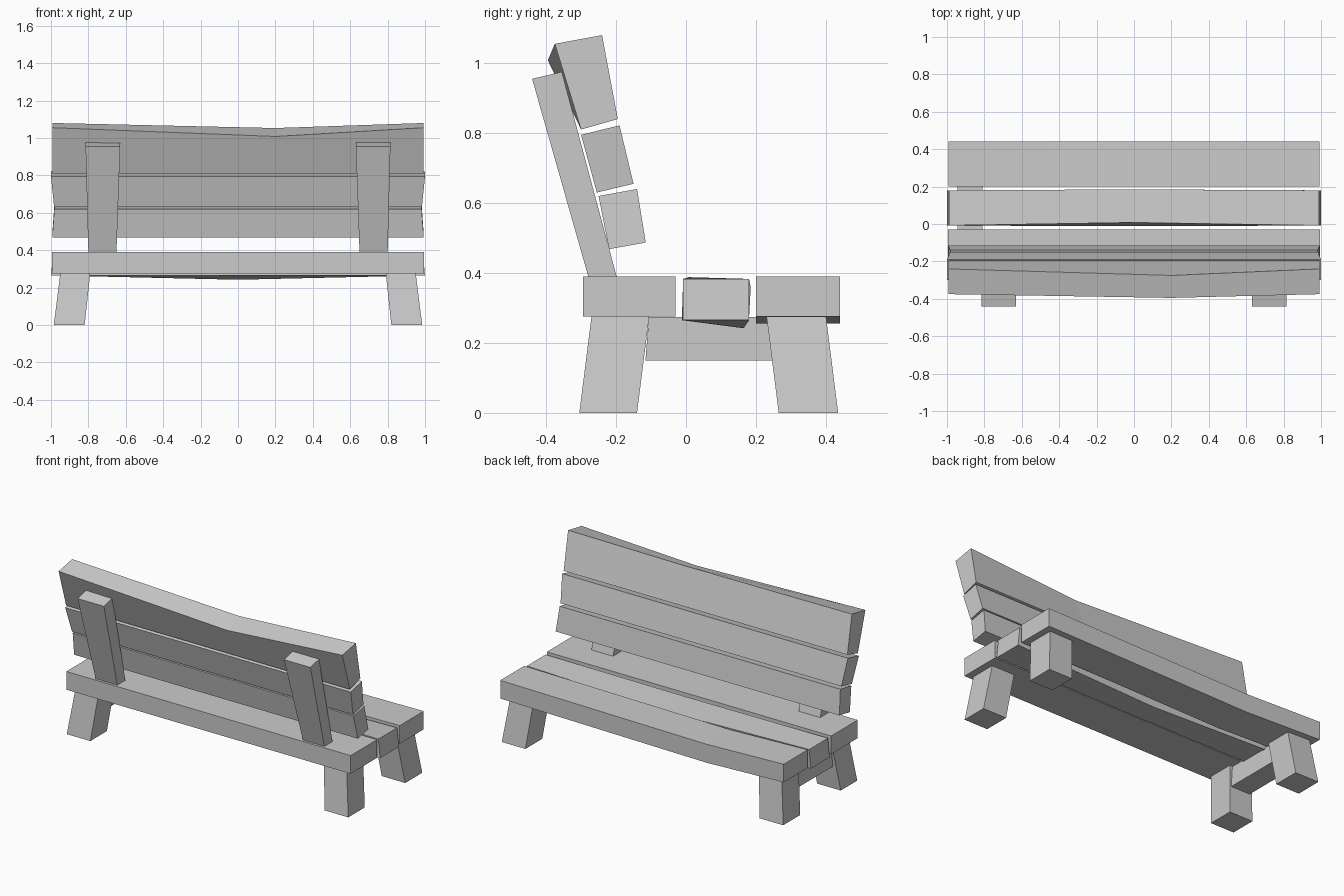
import bpy, bmesh

cube = bpy.data.objects.get("Cube")
if cube:
    bpy.data.objects.remove(cube)

grey = bpy.data.materials.new("light grey wood")
grey.use_nodes = True
COLOUR = (0.6, 0.6, 0.6, 1)
grey.diffuse_color = COLOUR
grey.node_tree.nodes["Principled BSDF"].inputs["Base Color"].default_value = COLOUR


def loft(name, rings):
    """Skin a run of four-cornered rings and cap both ends."""
    bm = bmesh.new()
    loops = [[bm.verts.new(p) for p in ring] for ring in rings]
    for a, b in zip(loops, loops[1:]):
        for i in range(4):
            j = (i + 1) % 4
            bm.faces.new((a[i], a[j], b[j], b[i]))
    bm.faces.new(loops[0])
    bm.faces.new(loops[-1])
    bmesh.ops.recalc_face_normals(bm, faces=bm.faces)
    mesh = bpy.data.meshes.new(name)
    bm.to_mesh(mesh)
    bm.free()
    mesh.materials.append(grey)
    obj = bpy.data.objects.new(name, mesh)
    bpy.context.collection.objects.link(obj)
    return obj


def plank(name, end, bend=None, bend_x=0, low=0.99, high=0.99):
    """Plank along x from a (y, z) section: bottom back, top back, top front, bottom front."""
    widths = (low, high, high, low)
    rings = [[(-w, y, z) for w, (y, z) in zip(widths, end)]]
    if bend:
        rings.append([(bend_x, y, z) for y, z in bend])
    rings.append([(w, y, z) for w, (y, z) in zip(widths, end)])
    return loft(name, rings)


def box(y0, y1, z0, z1):
    return [(y0, z0), (y0, z1), (y1, z1), (y1, z0)]


def rect(x0, x1, y0, y1, z0, z1=None):
    """Ring across a post; z1 lifts its +y side."""
    z1 = z0 if z1 is None else z1
    return [(x0, y0, z0), (x1, y0, z0), (x1, y1, z1), (x0, y1, z1)]


# Seat planks, two of them sagging
plank("seat_plank_back", box(-0.295, -0.03, 0.275, 0.39), low=0.995, high=0.995)
plank("seat_plank_middle", box(-0.008, 0.18, 0.265, 0.383),
      [(-0.012, 0.265), (0.008, 0.388), (0.185, 0.36), (0.165, 0.242)], 0, 1.0, 0.988)
plank("seat_plank_front", box(0.2, 0.44, 0.275, 0.39),
      box(0.2, 0.44, 0.255, 0.372), -0.45, 0.992, 0.992)

# Backrest planks, the top one dipped
plank("back_plank_top", [(-0.3, 0.81), (-0.375, 1.055), (-0.24, 1.08), (-0.195, 0.84)],
      [(-0.3, 0.81), (-0.395, 1.008), (-0.275, 1.053), (-0.195, 0.84)], 0.2, 0.993, 0.993)
plank("back_plank_middle", [(-0.255, 0.63), (-0.3, 0.795), (-0.19, 0.822), (-0.15, 0.655)],
      low=0.983, high=1.0)
plank("back_plank_bottom", [(-0.22, 0.468), (-0.25, 0.62), (-0.14, 0.64), (-0.115, 0.487)],
      low=0.993, high=0.982)

# Splayed legs and leaning back posts on both sides
for side, s in (("left", 1), ("right", -1)):
    loft("front_leg_" + side, [rect(s * 0.82, s * 0.985, 0.265, 0.435, 0),
                               rect(s * 0.79, s * 0.95, 0.23, 0.4, 0.277)])
    loft("back_leg_" + side, [rect(s * 0.82, s * 0.985, -0.305, -0.14, 0),
                              rect(s * 0.79, s * 0.95, -0.27, -0.105, 0.277)])
    loft("back_post_" + side, [rect(s * 0.65, s * 0.8, -0.278, -0.197, 0.385),
                               rect(s * 0.63, s * 0.815, -0.44, -0.355, 0.955, 0.975)])

# Single crossbar joining the right legs
loft("leg_crossbar", [rect(-0.945, -0.81, -0.116, 0.246, 0.15),
                      rect(-0.945, -0.81, -0.106, 0.234, 0.274)])
